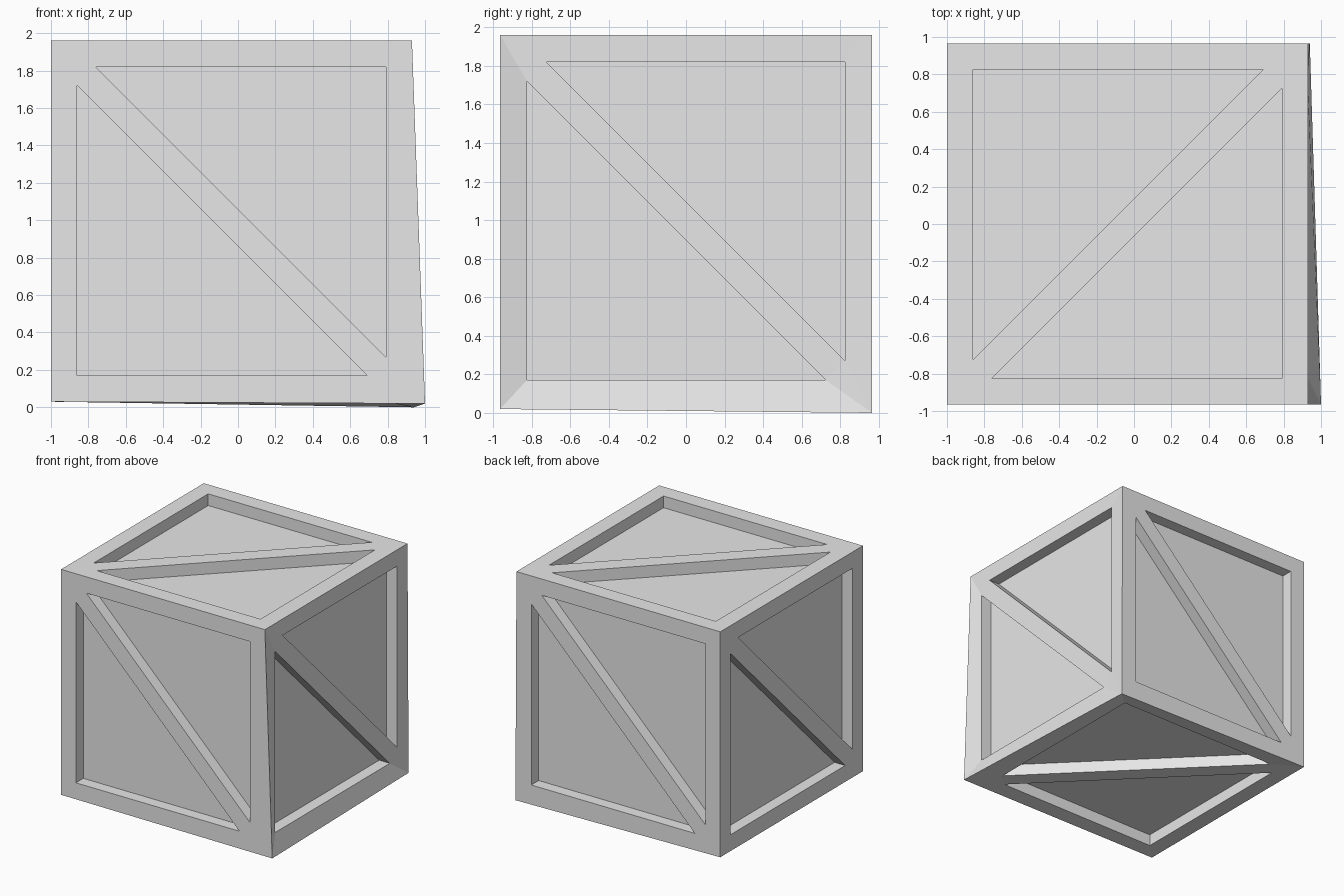
import bpy, bmesh
from mathutils import Vector

cube = bpy.data.objects.get("Cube")
if cube:
    bpy.data.objects.remove(cube, do_unlink=True)

HALF, DEPTH = 0.965, 0.1
INNER, TIP = 0.825, 0.725          # frame opening and where the brace cuts it
CENTRE = Vector((-0.035, 0, 0.995))

grey = bpy.data.materials.new("light grey")
grey.use_nodes = True
colour = (0.8, 0.8, 0.8, 1)
grey.diffuse_color = colour
grey.node_tree.nodes["Principled BSDF"].inputs["Base Color"].default_value = colour

X, Y, Z = Vector((1, 0, 0)), Vector((0, 1, 0)), Vector((0, 0, 1))
# In-plane axes of each side; the brace runs from (-u, +v) to (+u, -v)
SIDES = [(X, Z), (Y, Z), (-X, Z), (-Y, Z), (Y, -X), (Y, X)]

bm = bmesh.new()


def add_side(u, v):
    n = u.cross(v)

    def vert(a, b, inset=0):
        return bm.verts.new(CENTRE + u * a + v * b + n * (HALF - inset))

    # Outer corners and the two triangular openings
    a, b, c, d = [vert(s * HALF, t * HALF) for s, t in ((-1, 1), (1, 1), (1, -1), (-1, -1))]
    low = [(-INNER, TIP), (-INNER, -INNER), (TIP, -INNER)]
    high = [(INNER, -TIP), (INNER, INNER), (-TIP, INNER)]
    l1, l2, l3 = low_rim = [vert(*p) for p in low]
    h1, h2, h3 = high_rim = [vert(*p) for p in high]

    # Frame boards and diagonal brace
    for f in ((a, d, l2, l1), (d, c, l3, l2), (c, b, h2, h1), (b, a, h3, h2),
              (a, l1, h3), (l1, l3, h1, h3), (l3, c, h1)):
        bm.faces.new(f)

    # Recessed panels with their walls
    for pts, rim in ((low, low_rim), (high, high_rim)):
        floor = [vert(*p, DEPTH) for p in pts]
        bm.faces.new(floor)
        for i in range(3):
            j = (i + 1) % 3
            bm.faces.new((rim[i], rim[j], floor[j], floor[i]))


for u, v in SIDES:
    add_side(u, v)

bmesh.ops.remove_doubles(bm, verts=bm.verts, dist=0.001)

# Two slightly warped bottom corners
for y, target in ((-HALF, (1.0, -HALF, 0.02)), (HALF, (0.94, HALF, 0.0))):
    corner = CENTRE + Vector((HALF, y, -HALF))
    for vtx in bm.verts:
        if (vtx.co - corner).length < 0.001:
            vtx.co = target

bmesh.ops.recalc_face_normals(bm, faces=bm.faces)

mesh = bpy.data.meshes.new("crate")
bm.to_mesh(mesh)
bm.free()
mesh.materials.append(grey)
bpy.context.collection.objects.link(bpy.data.objects.new("crate", mesh))
